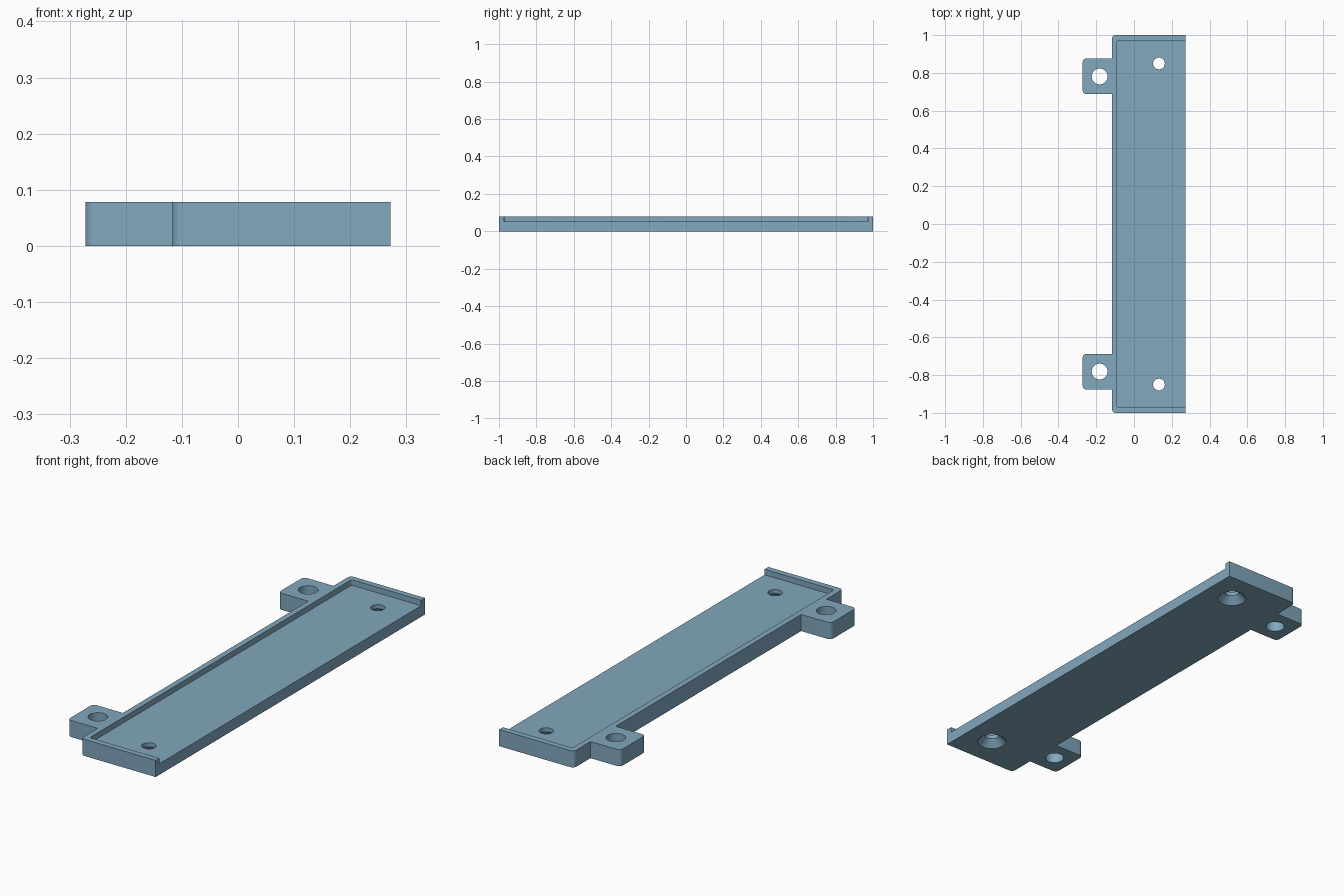
import bpy, bmesh, math

if "Cube" in bpy.data.objects:
    bpy.data.objects.remove(bpy.data.objects["Cube"])

H, FLOOR = 0.078, 0.052           # overall height, tray floor height
XL, XB, XR = -0.272, -0.117, 0.272  # ear edge, tray back edge, open edge

blue = bpy.data.materials.new("steel blue")
blue.diffuse_color = (0.223, 0.392, 0.515, 1)
blue.use_nodes = True
blue.node_tree.nodes["Principled BSDF"].inputs["Base Color"].default_value = blue.diffuse_color


def make_object(name, bm):
    bmesh.ops.recalc_face_normals(bm, faces=bm.faces)
    mesh = bpy.data.meshes.new(name)
    bm.to_mesh(mesh)
    bm.free()
    mesh.materials.append(blue)
    obj = bpy.data.objects.new(name, mesh)
    bpy.context.collection.objects.link(obj)
    return obj


def rounded(points, steps=6):
    """Points are (x, y, corner radius), right-angled corners only."""
    out = []
    n = len(points)
    for i, (x, y, r) in enumerate(points):
        if r == 0:
            out.append((x, y))
            continue
        dirs = []
        for qx, qy, _ in (points[i - 1], points[(i + 1) % n]):
            d = math.hypot(qx - x, qy - y)
            dirs.append(((qx - x) / d, (qy - y) / d))
        (ax, ay), (bx, by) = dirs
        for k in range(steps + 1):
            t = k / steps * math.pi / 2
            u, v = r * (1 - math.sin(t)), r * (1 - math.cos(t))
            out.append((x + ax * u + bx * v, y + ay * u + by * v))
    return out


def prism(name, outline, z0, z1):
    bm = bmesh.new()
    face = bm.faces.new([bm.verts.new((x, y, z0)) for x, y in outline])
    top = bmesh.ops.extrude_face_region(bm, geom=[face])["geom"]
    verts = [v for v in top if isinstance(v, bmesh.types.BMVert)]
    bmesh.ops.translate(bm, verts=verts, vec=(0, 0, z1 - z0))
    return make_object(name, bm)


def lathe(name, x, y, profile, n=48):
    """Closed round solid from (radius, z) rings."""
    bm = bmesh.new()
    rings = [[bm.verts.new((x + r * math.cos(2 * math.pi * k / n),
                            y + r * math.sin(2 * math.pi * k / n), z))
              for k in range(n)] for r, z in profile]
    for a, b in zip(rings, rings[1:]):
        for k in range(n):
            j = (k + 1) % n
            bm.faces.new((a[k], a[j], b[j], b[k]))
    bm.faces.new(rings[0])
    bm.faces.new(rings[-1])
    return make_object(name, bm)


# Plate outline with two mounting ears
R = 0.02
half = [(XR, 1, 0), (XB, 1, R), (XB, 0.876, 0), (XL, 0.876, R),
        (XL, 0.688, R), (XB, 0.688, 0)]
outline = half + [(x, -y, r) for x, y, r in reversed(half)]
tray = prism("mounting_tray", rounded(outline), 0, H)

# Recess, open on the right side
pocket = [(XR + 0.1, 0.972, 0), (XB + 0.027, 0.972, 0.01),
          (XB + 0.027, -0.972, 0.01), (XR + 0.1, -0.972, 0)]
cutters = [prism("recess_cutter", rounded(pocket), FLOOR, H + 0.1)]

# Ear holes and screw holes countersunk from below
for s in (1, -1):
    cutters.append(lathe("ear_hole_cutter", -0.182, 0.781 * s,
                         [(0.042, -0.05), (0.042, H + 0.05)]))
    cutters.append(lathe("screw_hole_cutter", 0.132, 0.85 * s,
                         [(0.064, -0.05), (0.064, 0), (0.031, 0.033), (0.031, H + 0.05)]))

bpy.context.view_layer.objects.active = tray
tray.select_set(True)
for c in cutters:
    mod = tray.modifiers.new("cut", 'BOOLEAN')
    mod.operation = 'DIFFERENCE'
    mod.solver = 'EXACT'
    mod.object = c
    bpy.ops.object.modifier_apply(modifier=mod.name)
    bpy.data.objects.remove(c)

bpy.ops.object.shade_smooth_by_angle(angle=math.radians(30))
